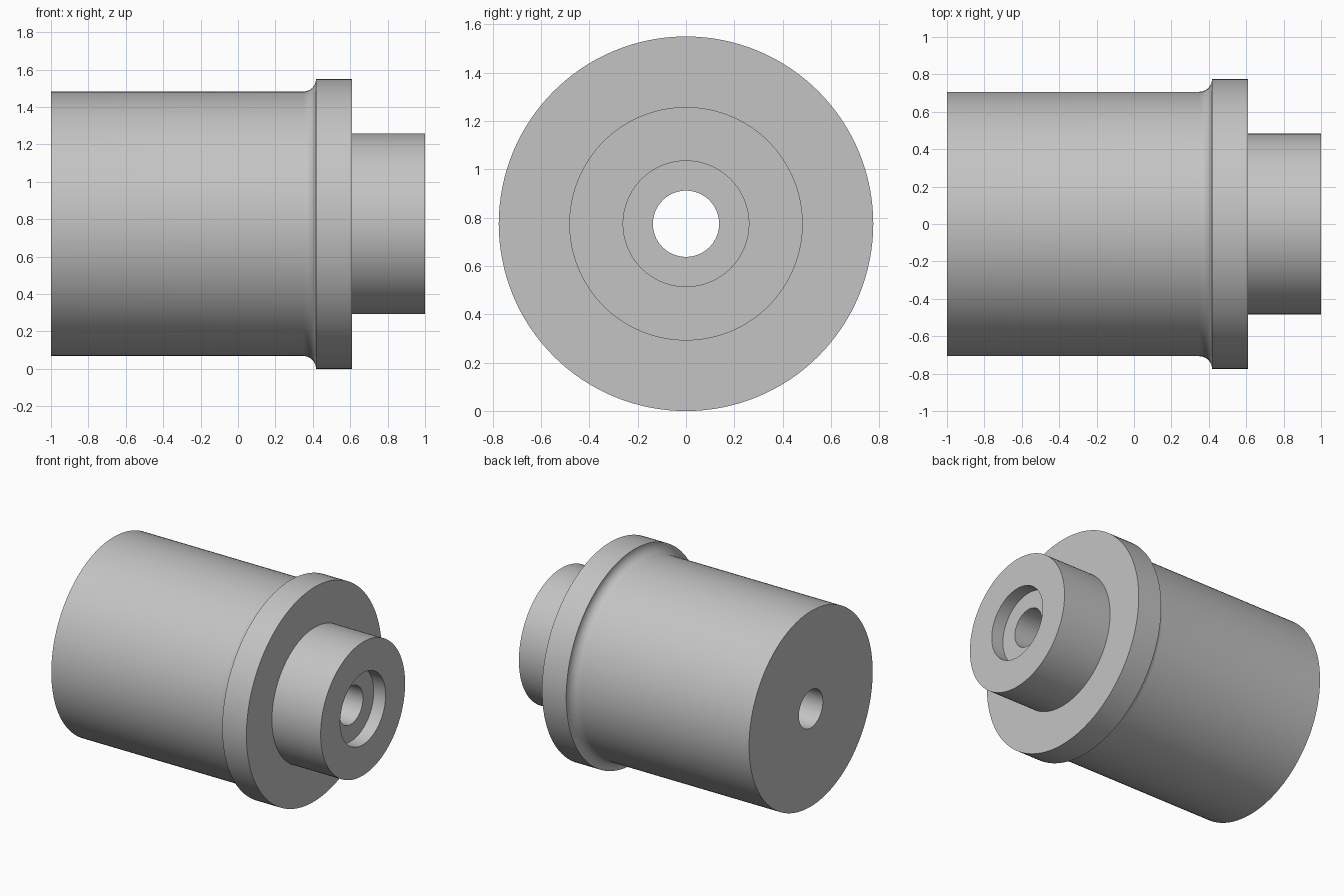
import bpy, bmesh, math

cube = bpy.data.objects.get("Cube")
if cube:
    bpy.data.objects.remove(cube, do_unlink=True)

SEGMENTS = 128
BODY, FLANGE, STUB, COUNTERBORE, BORE = 0.707, 0.775, 0.483, 0.26, 0.137
FLANGE_BACK, FLANGE_FRONT, SEAT = 0.417, 0.61, 0.905

grey = bpy.data.materials.new("plain grey")
grey.use_nodes = True
colour = (0.55, 0.55, 0.55, 1)
grey.diffuse_color = colour
grey.node_tree.nodes["Principled BSDF"].inputs["Base Color"].default_value = colour

# Concave fillet from the body up to the flange rim
fillet = FLANGE - BODY
arc = []
for i in range(13):
    a = math.pi / 2 * i / 12
    arc.append((FLANGE_BACK - fillet + fillet * math.sin(a), FLANGE - fillet * math.cos(a)))

# Closed profile as (position along axis, radius)
profile = [(-1, BORE), (-1, BODY)] + arc + [
    (FLANGE_FRONT, FLANGE), (FLANGE_FRONT, STUB), (1, STUB),
    (1, COUNTERBORE), (SEAT, COUNTERBORE), (SEAT, BORE)]

# Turn the profile around the x axis
bm = bmesh.new()
rings = []
for i in range(SEGMENTS):
    a = 2 * math.pi * i / SEGMENTS
    rings.append([bm.verts.new((x, r * math.cos(a), FLANGE + r * math.sin(a)))
                  for x, r in profile])
for i, ring in enumerate(rings):
    following = rings[(i + 1) % SEGMENTS]
    for j in range(len(profile)):
        k = (j + 1) % len(profile)
        bm.faces.new((ring[j], ring[k], following[k], following[j]))
bmesh.ops.recalc_face_normals(bm, faces=bm.faces)

mesh = bpy.data.meshes.new("flanged_bushing")
bm.to_mesh(mesh)
bm.free()
mesh.materials.append(grey)
bushing = bpy.data.objects.new("flanged_bushing", mesh)
bpy.context.collection.objects.link(bushing)

bpy.ops.object.select_all(action="DESELECT")
bushing.select_set(True)
bpy.context.view_layer.objects.active = bushing
bpy.ops.object.shade_smooth_by_angle(angle=math.radians(30))
